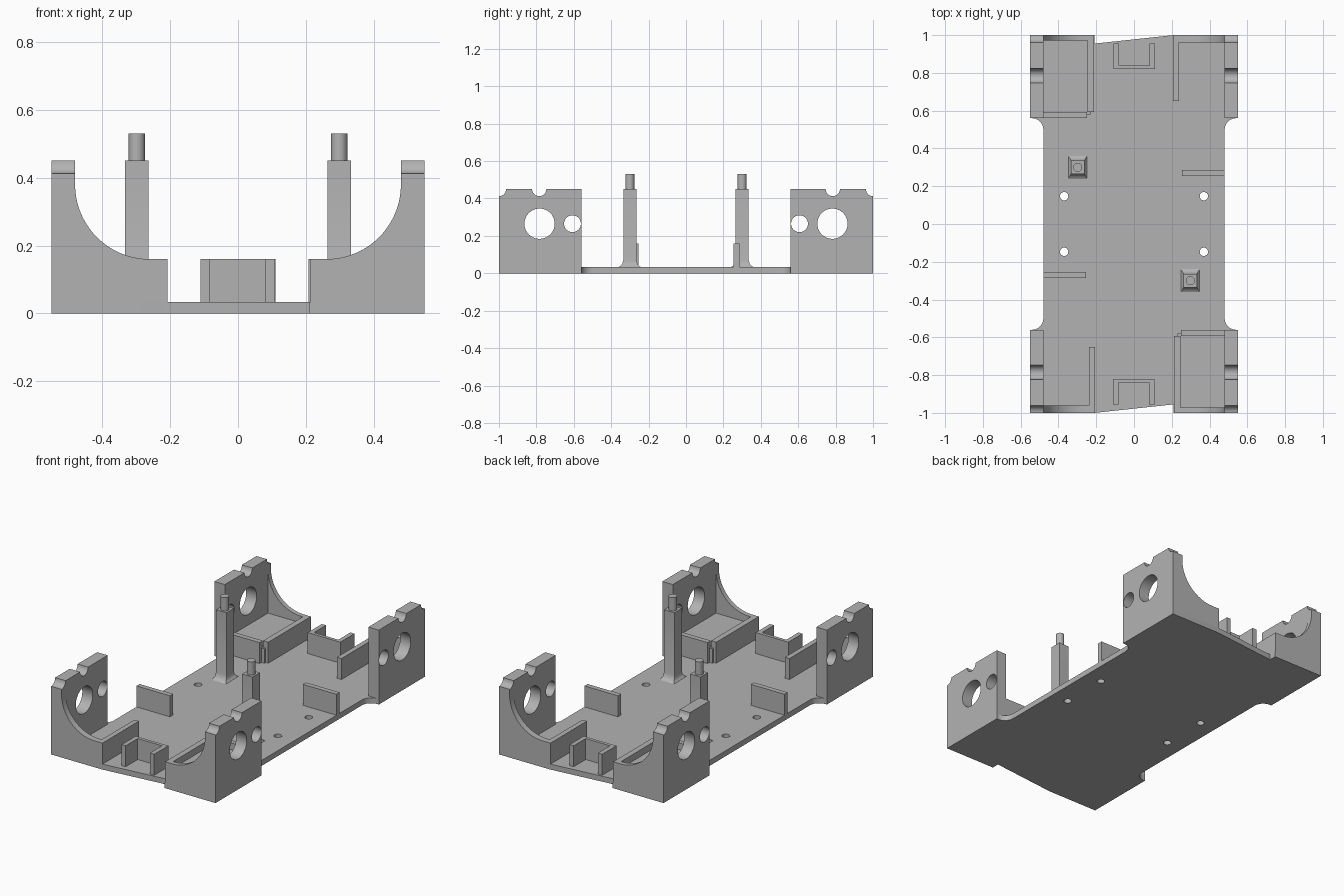
import bpy, bmesh, math
from mathutils import Matrix

if "Cube" in bpy.data.objects:
    bpy.data.objects.remove(bpy.data.objects["Cube"])

grey = bpy.data.materials.new("plain grey")
grey.diffuse_color = (0.45, 0.45, 0.45, 1)
grey.use_nodes = True
grey.node_tree.nodes["Principled BSDF"].inputs["Base Color"].default_value = grey.diffuse_color
FLOOR, RIM = 0.033, 0.16


def finish(name, bm):
    bmesh.ops.recalc_face_normals(bm, faces=bm.faces)
    me = bpy.data.meshes.new(name)
    bm.to_mesh(me)
    bm.free()
    ob = bpy.data.objects.new(name, me)
    me.materials.append(grey)
    bpy.context.collection.objects.link(ob)
    return ob


def prism(name, pts, axis, a, b):
    """Extrude a 2D outline along an axis, from a to b."""
    place = {"x": lambda u, v: (a, u, v), "y": lambda u, v: (u, a, v),
             "z": lambda u, v: (u, v, a)}[axis]
    bm = bmesh.new()
    face = bm.faces.new([bm.verts.new(place(u, v)) for u, v in pts])
    new = bmesh.ops.extrude_face_region(bm, geom=[face])["geom"]
    step = [(b - a) if axis == k else 0 for k in "xyz"]
    bmesh.ops.translate(bm, verts=[g for g in new if isinstance(g, bmesh.types.BMVert)], vec=step)
    return finish(name, bm)


def box(name, x0, x1, y0, y1, z0, z1):
    return prism(name, [(x0, y0), (x1, y0), (x1, y1), (x0, y1)], "z", z0, z1)


def arc(cu, cv, r, d0, d1, n=12):
    return [(cu + r * math.cos(math.radians(d0 + (d1 - d0) * i / n)),
             cv + r * math.sin(math.radians(d0 + (d1 - d0) * i / n))) for i in range(n + 1)]


def smooth(ob):
    bpy.ops.object.select_all(action="DESELECT")
    ob.select_set(True)
    bpy.context.view_layer.objects.active = ob
    bpy.ops.object.shade_smooth_by_angle(angle=math.radians(30))


def drill(ob, axis, holes, lo, hi):
    """Cut round holes (u, v, radius) through a part."""
    for u, v, r in holes:
        cutter = prism("hole_cutter", arc(u, v, r, 0, 360, 40)[:-1], axis, lo, hi)
        cutter.hide_render = True
        mod = ob.modifiers.new("hole", "BOOLEAN")
        mod.operation, mod.solver, mod.object = "DIFFERENCE", "EXACT", cutter
        bpy.ops.object.select_all(action="DESELECT")
        bpy.context.view_layer.objects.active = ob
        ob.select_set(True)
        bpy.ops.object.modifier_apply(modifier=mod.name)
        bpy.data.objects.remove(cutter)


# Base plate: half outline, repeated by half-turn symmetry
half = [(-0.21, -0.955), (0.21, -0.955), (0.21, -1), (0.55, -1), (0.55, -0.56)]
half += arc(0.54, -0.50, 0.06, 270, 180)
half += [(x, -y) for x, y in reversed(half[2:])]
outline = half[1:] + [(-x, -y) for x, y in half[1:]]
plate = prism("base_plate", outline, "z", 0, FLOOR)
drill(plate, "z", [(sx * 0.37, sy * 0.147, 0.022) for sx in (-1, 1) for sy in (-1, 1)], -0.1, 0.1)
smooth(plate)


def side_wall(name):
    # Upright on the right, front end, with notched top and two holes
    pts = [(-1, 0), (-0.56, 0), (-0.56, 0.45)]
    pts += arc(-0.785, 0.45, 0.038, 0, -180)
    pts += arc(-1, 0.45, 0.038, 0, -90)
    ob = prism(name, pts, "x", 0.48, 0.55)
    drill(ob, "x", [(-0.783, 0.265, 0.081), (-0.607, 0.265, 0.045)], 0.4, 0.6)
    return ob


def end_wall(name, inner, thick):
    # Low end wall sweeping up into the upright
    pts = [(inner, 0), (0.48, 0), (0.48, 0.41)] + arc(0.26, 0.38, 0.22, 0, -90, 20) + [(inner, RIM)]
    return prism(name, pts, "y", -1, -1 + thick)


def post(name):
    # Square standoff with flared foot and round pin
    bm = bmesh.new()
    rings = []
    for z, fx, fy in [(0.02, 0.015, 0.026), (FLOOR, 0.015, 0.026), (0.039, 0.008, 0.015),
                      (0.05, 0.003, 0.006), (0.07, 0, 0), (0.45, 0, 0)]:
        rings.append([bm.verts.new((0.298 + sx * (0.035 + fx), -0.3 + sy * (0.035 + fy), z))
                      for sx, sy in [(-1, -1), (1, -1), (1, 1), (-1, 1)]])
    for lo, hi in zip(rings, rings[1:]):
        for i in range(4):
            j = (i + 1) % 4
            bm.faces.new((lo[i], lo[j], hi[j], hi[i]))
    bm.faces.new(rings[0])
    bm.faces.new(rings[-1])
    pin = prism(name + "_pin", arc(0.298, -0.3, 0.024, 0, 360, 32)[:-1], "z", 0.44, 0.53)
    return [finish(name, bm), pin]


for end, turn in (("front", 0), ("back", math.pi)):
    parts = []
    # Tray corner (right side when seen from this end)
    parts.append(side_wall(end + "_tray_upright"))
    parts.append(end_wall(end + "_tray_end_wall", 0.213, 0.028))
    parts.append(box(end + "_tray_floor", 0.23, 0.49, -0.98, -0.58, 0.01, 0.12))
    parts.append(box(end + "_tray_inner_rim", 0.213, 0.247, -0.98, -0.593, 0.01, RIM))
    parts.append(box(end + "_tray_back_rim", 0.25, 0.49, -0.593, -0.562, 0.01, RIM))

    # Open corner on the other side
    mirrored = [side_wall(end + "_open_upright"), end_wall(end + "_open_end_wall", 0.207, 0.038)]
    for ob in mirrored:
        ob.data.transform(Matrix.Scale(-1, 4, (1, 0, 0)))
        ob.data.flip_normals()
    parts += mirrored
    parts.append(box(end + "_open_rib", -0.237, -0.207, -0.98, -0.65, 0.01, RIM))

    # Connector bracket at the middle of the end
    parts.append(box(end + "_bracket_back", -0.11, 0.108, -0.84, -0.82, 0.01, RIM))
    parts.append(box(end + "_bracket_left", -0.11, -0.083, -0.955, -0.83, 0.01, RIM))
    parts.append(box(end + "_bracket_right", 0.08, 0.108, -0.955, -0.83, 0.01, RIM))

    # Cross rib and standoff
    parts.append(box(end + "_cross_rib", -0.48, -0.255, -0.285, -0.255, 0.01, RIM))
    parts += post(end + "_post")

    for ob in parts:
        ob.data.transform(Matrix.Rotation(turn, 4, "Z"))
        smooth(ob)
